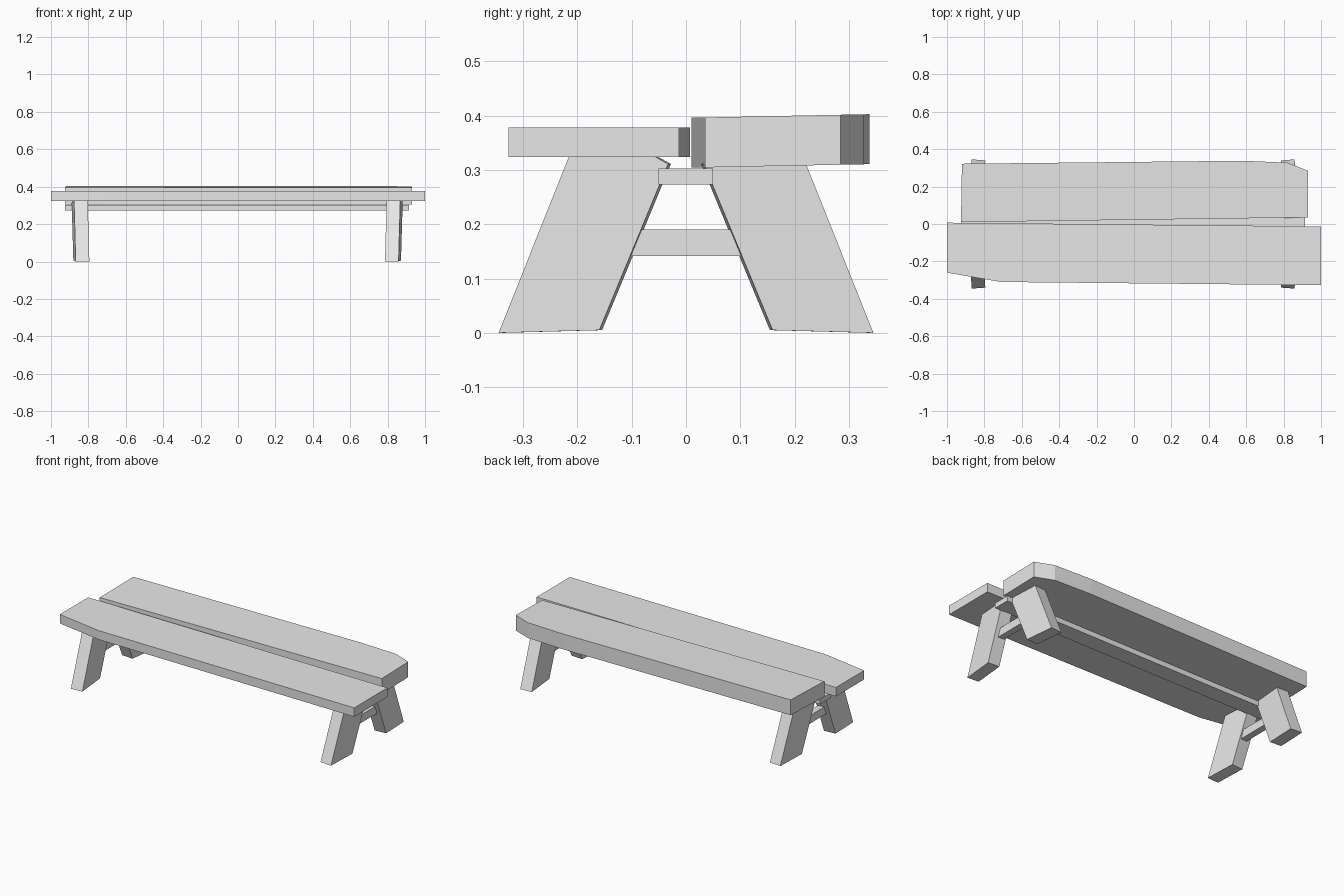
import bpy, math
from mathutils import Matrix, Vector
import bmesh

cube = bpy.data.objects.get("Cube")
if cube:
    bpy.data.objects.remove(cube, do_unlink=True)

wood = bpy.data.materials.new("pale grey")
wood.use_nodes = True
colour = (0.8, 0.8, 0.8, 1)
wood.diffuse_color = colour
wood.node_tree.nodes["Principled BSDF"].inputs["Base Color"].default_value = colour


def prism(name, outline, offset, matrix=None):
    """Extrude a flat outline of 3D points along an offset."""
    bm = bmesh.new()
    face = bm.faces.new([bm.verts.new(p) for p in outline])
    new = bmesh.ops.extrude_face_region(bm, geom=[face], use_keep_orig=True)
    moved = [g for g in new["geom"] if isinstance(g, bmesh.types.BMVert)]
    bmesh.ops.translate(bm, verts=moved, vec=Vector(offset))
    if matrix:
        bm.transform(matrix)
    bmesh.ops.recalc_face_normals(bm, faces=bm.faces[:])
    mesh = bpy.data.meshes.new(name)
    bm.to_mesh(mesh)
    bm.free()
    mesh.materials.append(wood)
    obj = bpy.data.objects.new(name, mesh)
    bpy.context.collection.objects.link(obj)
    return obj


def plank(name, outline, bottom, thickness, tilt=0.0):
    points = [(x, y, bottom + tilt * y) for x, y in outline]
    return prism(name, points, (0, 0, thickness))


# Seat planks with trimmed, uneven edges
plank("front_seat_plank",
      [(-1, 0.007), (1, -0.013), (1, -0.327), (-0.71, -0.31), (-1, -0.26)],
      0.324, 0.054)
plank("back_seat_plank",
      [(-0.925, 0.01), (0.93, 0.035), (0.93, 0.285), (0.82, 0.328),
       (0.58, 0.338), (-0.92, 0.322)],
      0.304, 0.092, 0.02)

# Long rail under the seat
plank("centre_rail",
      [(-0.925, -0.051), (0.915, -0.051), (0.915, 0.05), (-0.925, 0.05)],
      0.273, 0.03)

# Splayed legs, each turned slightly, and a brace joining each pair
leg_profile = [(0.343, 0), (0.157, 0.005), (0.03, 0.311), (0.055, 0.325), (0.213, 0.325)]
thickness = 0.073
for side, sx, centre in (("left", 1, 0.832), ("right", -1, -0.841)):
    for end, sy in (("front", -1), ("back", 1)):
        pivot = Matrix.Translation((centre, sy * 0.2, 0))
        turn = pivot @ Matrix.Rotation(math.radians(4 * sx * sy), 4, "Z") @ pivot.inverted()
        points = [(centre - thickness / 2, sy * y, z) for y, z in leg_profile]
        prism(f"{end}_{side}_leg", points, (thickness, 0, 0), turn)
    brace = [(-0.105, 0.142), (0.105, 0.142), (0.086, 0.19), (-0.086, 0.19)]
    prism(f"{side}_brace", [(centre - 0.02, y, z) for y, z in brace], (0.04, 0, 0))
